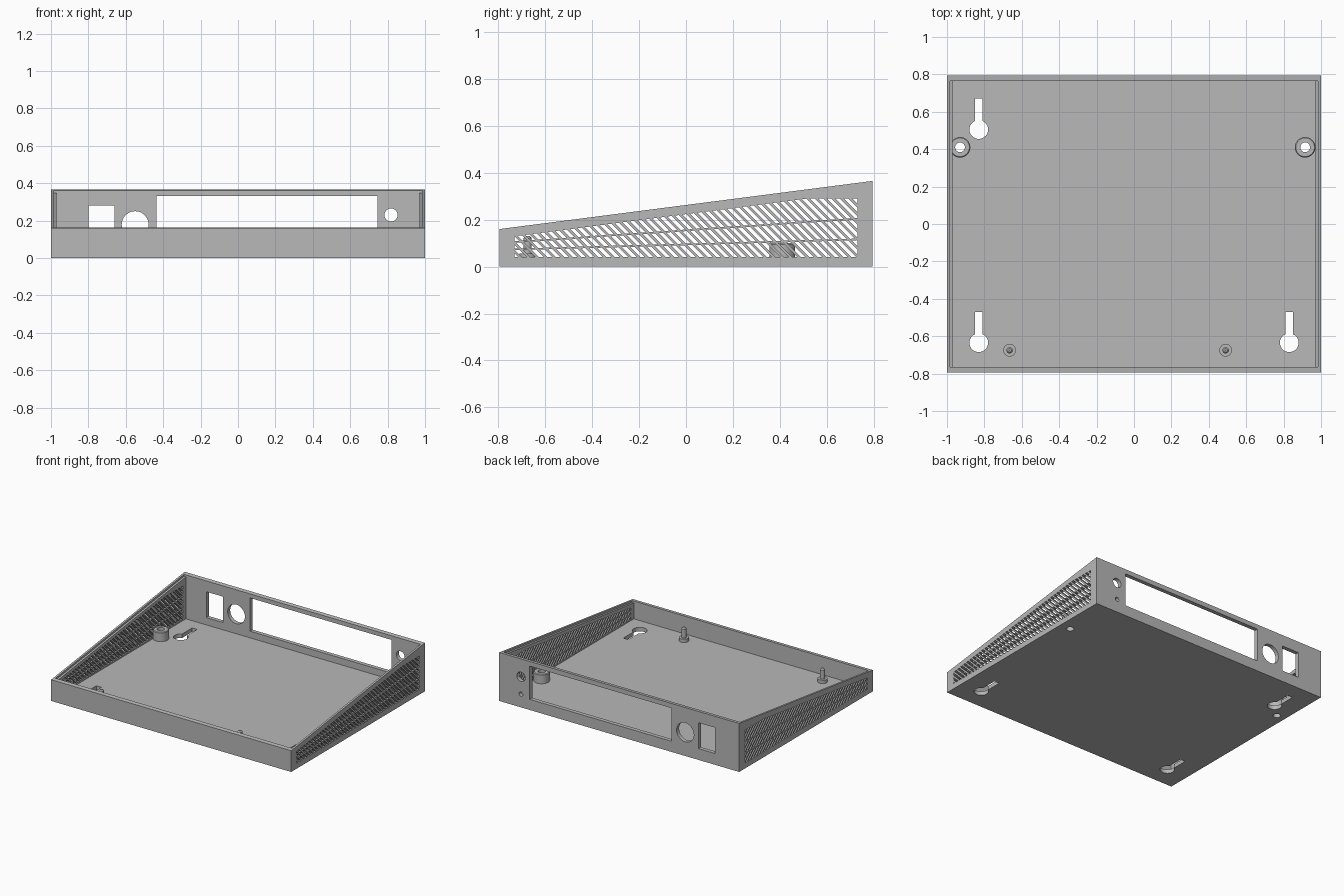
import bpy, bmesh, math

if "Cube" in bpy.data.objects:
    bpy.data.objects.remove(bpy.data.objects["Cube"])

grey = bpy.data.materials.new("light grey plastic")
grey.diffuse_color = (0.48, 0.48, 0.48, 1)
grey.use_nodes = True
grey.node_tree.nodes["Principled BSDF"].inputs["Base Color"].default_value = grey.diffuse_color

# Which coordinates a 2D outline uses when extruded along each axis
PLACE = {'X': lambda a, b, d: (d, a, b),
         'Y': lambda a, b, d: (a, d, b),
         'Z': lambda a, b, d: (a, b, d)}


def prisms(name, outlines, axis, lo, hi):
    """One object holding an extruded solid for every outline."""
    bm = bmesh.new()
    for pts in outlines:
        low = [bm.verts.new(PLACE[axis](a, b, lo)) for a, b in pts]
        top = [bm.verts.new(PLACE[axis](a, b, hi)) for a, b in pts]
        bm.faces.new(low)
        bm.faces.new(top[::-1])
        for i in range(len(pts)):
            j = (i + 1) % len(pts)
            bm.faces.new((low[j], low[i], top[i], top[j]))
    bmesh.ops.recalc_face_normals(bm, faces=bm.faces)
    return finish(name, bm)


def finish(name, bm):
    me = bpy.data.meshes.new(name)
    bm.to_mesh(me)
    bm.free()
    me.materials.append(grey)
    ob = bpy.data.objects.new(name, me)
    bpy.context.collection.objects.link(ob)
    return ob


def cut(body, cutter):
    mod = body.modifiers.new("cut", 'BOOLEAN')
    mod.operation = 'DIFFERENCE'
    mod.solver = 'EXACT'
    mod.object = cutter
    bpy.context.view_layer.objects.active = body
    bpy.ops.object.modifier_apply(modifier=mod.name)
    bpy.data.objects.remove(cutter)


def arc(cx, cy, r, start=0, end=360, n=32):
    """Points on an arc; a full circle leaves out the repeated end point."""
    steps = n if end - start == 360 else n + 1
    return [(cx + r * math.cos(math.radians(start + (end - start) * i / n)),
             cy + r * math.sin(math.radians(start + (end - start) * i / n)))
            for i in range(steps)]


def rect(x0, x1, z0, z1):
    return [(x0, z0), (x1, z0), (x1, z1), (x0, z1)]


def keyhole(x, y):
    a = math.degrees(math.acos(0.021 / 0.05))
    return arc(x, y, 0.05, 180 - a, 360 + a) + [(x + 0.021, y + 0.165), (x - 0.021, y + 0.165)]


def clip(pts, a, b, c):
    """Keep the part of an outline where a*y + b*z + c >= 0."""
    out = []
    for i, p in enumerate(pts):
        q = pts[(i + 1) % len(pts)]
        dp, dq = a * p[0] + b * p[1] + c, a * q[0] + b * q[1] + c
        if dp >= 0:
            out.append(p)
        if dp * dq < 0:
            t = dp / (dp - dq)
            out.append((p[0] + t * (q[0] - p[0]), p[1] + t * (q[1] - p[1])))
    return out


def area(pts):
    return abs(sum(p[0] * q[1] - q[0] * p[1] for p, q in zip(pts, pts[1:] + pts[:1]))) / 2


def lathe(name, profile, x, y, n=32):
    """Turned part; the profile is a closed loop of (radius, z)."""
    bm = bmesh.new()
    rings = [[bm.verts.new((x + px, y + py, z)) for px, py in arc(0, 0, r, n=n)]
             for r, z in profile]
    for k in range(len(rings)):
        a, b = rings[k], rings[(k + 1) % len(rings)]
        for i in range(n):
            j = (i + 1) % n
            bm.faces.new((a[i], a[j], b[j], b[i]))
    bmesh.ops.recalc_face_normals(bm, faces=bm.faces)
    return finish(name, bm)


SLOPE, MID = 0.129, 0.2625          # sloping rim: z = MID + SLOPE * y
D, WALL, FLOOR = 0.795, 0.03, 0.03
top = lambda y: MID + SLOPE * y

# Wedge-shaped tray, hollowed out, with a lid ledge along the side walls
tray = prisms("tray", [[(-D, 0), (D, 0), (D, top(D)), (-D, top(-D))]], 'X', -1, 1)
inner = D - WALL
cut(tray, prisms("cavity", [rect(-inner, inner, FLOOR, 0.6)], 'X', -0.97, 0.97))
cut(tray, prisms("ledge", [[(-inner, top(-inner) - 0.015), (inner, top(inner) - 0.015),
                            (inner, 0.6), (-inner, 0.6)]], 'X', -0.985, 0.985))

# Connector openings in the back wall
cut(tray, prisms("ports", [rect(-0.435, 0.745, 0.08, 0.33), rect(-0.8, -0.66, 0.085, 0.28),
                           arc(-0.55, 0.178, 0.072), arc(0.818, 0.23, 0.035),
                           arc(0.818, 0.1, 0.016)], 'Y', 0.7, 0.9))

# Keyhole hangers and screw holes in the floor
bosses = [(-0.93, 0.41), (0.915, 0.41)]
cut(tray, prisms("floor_holes",
                 [keyhole(-0.83, 0.505), keyhole(-0.83, -0.635), keyhole(0.83, -0.635)]
                 + [arc(x, y, 0.026) for x, y in bosses], 'Z', -0.1, 0.05))

# Three fanned bands of slanted vent slots through both side walls
BANDS = [((0, 0.04), (0.0293, 0.091)),
         ((0.0293, 0.098), (0.0685, 0.151)),
         ((0.0685, 0.158), (SLOPE, 0.2235))]
slots = []
for (s0, z0), (s1, z1) in BANDS:
    for k in range(52):
        y = -0.73 + 0.036 * k
        slot = [(y, 0), (y + 0.02, 0), (y - 0.38, 0.4), (y - 0.4, 0.4)]
        for plane in ((-s0, 1, -z0), (s1, -1, z1), (1, 0, 0.73), (-1, 0, 0.73), (0, -1, 0.29)):
            slot = clip(slot, *plane)
        if len(slot) > 2 and area(slot) > 0.00005:
            slots.append(slot)
cut(tray, prisms("vents", slots, 'X', -1.1, 1.1))

# Screw bosses beside the side walls
parts = [tray]
for side, (x, y) in zip(("left", "right"), bosses):
    parts.append(lathe(side + "_screw_boss",
                       [(0.026, 0.005), (0.026, 0.1), (0.05, 0.1), (0.055, 0.095), (0.055, 0.005)], x, y))

# Locating pins near the front wall
for side, x in (("left", -0.665), ("right", 0.49)):
    parts.append(lathe(side + "_locating_pin",
                       [(0.001, 0.02), (0.034, 0.02), (0.034, 0.055), (0.017, 0.055),
                        (0.017, 0.122), (0.01, 0.13), (0.001, 0.13)], x, -0.675, 24))

# Smooth round surfaces, keep the edges crisp
bpy.ops.object.select_all(action='DESELECT')
for ob in parts:
    ob.select_set(True)
bpy.context.view_layer.objects.active = tray
bpy.ops.object.shade_smooth_by_angle(angle=math.radians(30))
